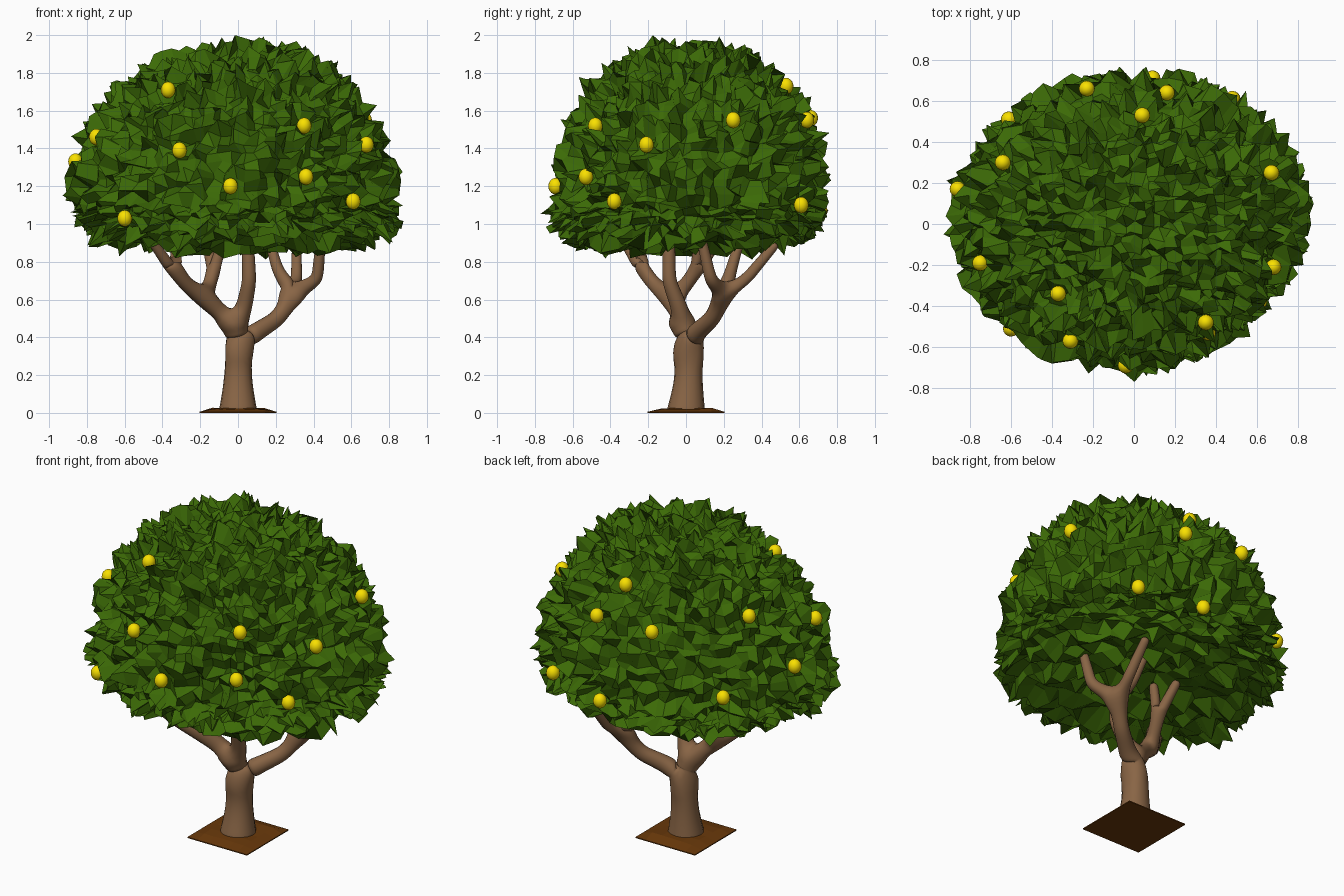
import bpy, bmesh, math, random
from mathutils import Vector

if "Cube" in bpy.data.objects:
    bpy.data.objects.remove(bpy.data.objects["Cube"])

random.seed(4)


def material(name, color):
    m = bpy.data.materials.new(name)
    m.diffuse_color = (*color, 1)
    m.use_nodes = True
    m.node_tree.nodes["Principled BSDF"].inputs["Base Color"].default_value = m.diffuse_color
    return m


def finish(bm, name, mat, smooth):
    me = bpy.data.meshes.new(name)
    for f in bm.faces:
        f.smooth = smooth
    bm.to_mesh(me)
    bm.free()
    me.materials.append(mat)
    ob = bpy.data.objects.new(name, me)
    bpy.context.collection.objects.link(ob)
    return ob


bark = material("bark", (0.25, 0.13, 0.06))
leaf = material("leaf", (0.045, 0.145, 0.002))
yellow = material("fruit_yellow", (0.95, 0.75, 0.0))
soil = material("soil", (0.14, 0.04, 0.003))

# soil patch: flat underside, slightly bumpy top
bm = bmesh.new()
bmesh.ops.create_grid(bm, x_segments=6, y_segments=6, size=0.203)
ext = bmesh.ops.extrude_face_region(bm, geom=bm.faces[:])
for v in [g for g in ext["geom"] if isinstance(g, bmesh.types.BMVert)]:
    edge = max(abs(v.co.x), abs(v.co.y)) > 0.19
    v.co.z = 0.006 if edge else random.uniform(0.018, 0.028)
bmesh.ops.recalc_face_normals(bm, faces=bm.faces)
finish(bm, "soil_patch", soil, False)

# trunk and branches: a skinned skeleton, each path is (x, y, z, radius)
fork = (0, 0.01, 0.37, 0.074)
fork2 = (-0.015, -0.01, 0.46, 0.060)
left = (-0.18, -0.08, 0.60, 0.050)
right = (0.29, 0.20, 0.62, 0.045)
left_out = (-0.33, -0.22, 0.73, 0.036)
left_in = (-0.13, 0.05, 0.73, 0.034)
paths = [
    [(0, 0, 0, 0.112), (0, 0, 0.015, 0.110), (0, 0.01, 0.12, 0.088), (0, 0.015, 0.24, 0.075), fork, fork2],
    [fork2, (-0.085, -0.035, 0.53, 0.052), left],
    [fork2, (0.035, -0.04, 0.57, 0.046), (0.06, -0.09, 0.70, 0.040), (0.05, -0.09, 0.95, 0.033)],
    [fork, (0.10, 0.06, 0.43, 0.052), (0.21, 0.14, 0.50, 0.046), right],
    [left, left_out, (-0.47, -0.34, 0.93, 0.025)],
    [left_out, (-0.33, -0.25, 0.92, 0.026)],
    [left, left_in, (-0.17, 0.18, 0.93, 0.026)],
    [left_in, (-0.08, 0.07, 0.93, 0.026)],
    [right, (0.42, 0.13, 0.71, 0.035), (0.44, 0.08, 0.93, 0.027)],
    [right, (0.31, 0.32, 0.71, 0.033), (0.31, 0.48, 0.90, 0.026)],
    [right, (0.21, 0.24, 0.76, 0.033), (0.16, 0.29, 0.93, 0.026)],
]
nodes, edges = [], []
for p in paths:
    for n in p:
        if n not in nodes:
            nodes.append(n)
    edges += [(nodes.index(a), nodes.index(b)) for a, b in zip(p, p[1:])]
me = bpy.data.meshes.new("trunk_and_branches")
me.from_pydata([n[:3] for n in nodes], edges, [])
me.materials.append(bark)
trunk = bpy.data.objects.new("trunk_and_branches", me)
bpy.context.collection.objects.link(trunk)
bpy.context.view_layer.objects.active = trunk
trunk.select_set(True)
skin = trunk.modifiers.new("skin", "SKIN")
skin.use_smooth_shade = True
for i, n in enumerate(nodes):
    sv = me.skin_vertices[0].data[i]
    sv.radius = (n[3], n[3])
    sv.use_root = i == 0
trunk.modifiers.new("round", "SUBSURF").levels = 2
trunk.modifiers["round"].render_levels = 2

# fruit: slightly tall spheres scattered on the canopy
fruit = [Vector(c) for c in (
    (-0.37, -0.34, 1.71), (-0.75, -0.19, 1.46), (-0.31, -0.57, 1.39),
    (0.35, -0.48, 1.52), (0.68, -0.21, 1.42), (0.36, -0.53, 1.25),
    (-0.04, -0.69, 1.20), (0.61, -0.38, 1.12), (-0.60, -0.51, 1.03),
    (-0.86, 0.17, 1.33), (0.67, 0.25, 1.55), (0.48, 0.61, 1.10),
    (0.04, 0.53, 1.73), (0.16, 0.64, 1.55), (-0.23, 0.66, 1.56),
    (0.09, 0.71, 1.07), (-0.64, 0.30, 1.63), (-0.61, 0.51, 1.20))]
for i, c in enumerate(fruit):
    bm = bmesh.new()
    bmesh.ops.create_uvsphere(bm, u_segments=16, v_segments=10, radius=0.039)
    bmesh.ops.scale(bm, vec=(1, 1, 1.12), verts=bm.verts)
    finish(bm, f"fruit_{i + 1}", yellow, True).location = c

# canopy: cube sphere bent into a flat-bottomed dome, then ruffled
MID = Vector((0, 0, 1.10))
SIZE = Vector((0.81, 0.68, 0.815))


def level(u):
    """Superellipsoid size of a point in unit-canopy space."""
    p = 2.25 if u.z > 0 else 3.0
    return (math.hypot(u.x, u.y) ** p + abs(u.z) ** p) ** (1 / p)


def unit(c):
    d = c - MID
    return Vector((d.x / SIZE.x, d.y / SIZE.y, d.z / (SIZE.z if d.z > 0 else 0.24)))


# the foliage swells or dips so that each fruit sits on its surface
anchors = [(unit(c).normalized(), level(unit(c)) - 0.03) for c in fruit]
bm = bmesh.new()
bmesh.ops.create_cube(bm, size=2)
bmesh.ops.subdivide_edges(bm, edges=bm.edges[:], cuts=23, use_grid_fill=True)
for v in bm.verts:
    u = Vector([math.tan(c * math.pi / 4) for c in v.co]).normalized()
    u.z += 0.3
    u.normalize()
    wsum, lsum = 0.15, 0.15
    for d, lv in anchors:
        w = math.exp(-((u - d).length / 0.24) ** 2)
        wsum += w
        lsum += w * lv
    u *= (lsum / wsum) / level(u)
    rho = math.hypot(u.x, u.y)
    z = SIZE.z * u.z if u.z > 0 else (0.24 - 0.07 * (1 - min(1, rho))) * u.z
    base = MID + Vector((SIZE.x * u.x, SIZE.y * u.y, z))
    out = Vector((u.x / 0.82, u.y / 0.69, u.z / (0.8 if u.z > 0 else 0.5))).normalized()
    jit = Vector([random.uniform(-0.024, 0.024) for _ in range(3)])
    spike = 0.12 * random.random() ** 1.7 - 0.035
    near = min((base - c).length for c in fruit)
    if near < 0.075:
        spike = min(spike, 0.0) - 0.01
    v.co = base + jit + out * spike
    v.co.z = min(2.0, max(0.81, v.co.z))
finish(bm, "leaf_canopy", leaf, False)
